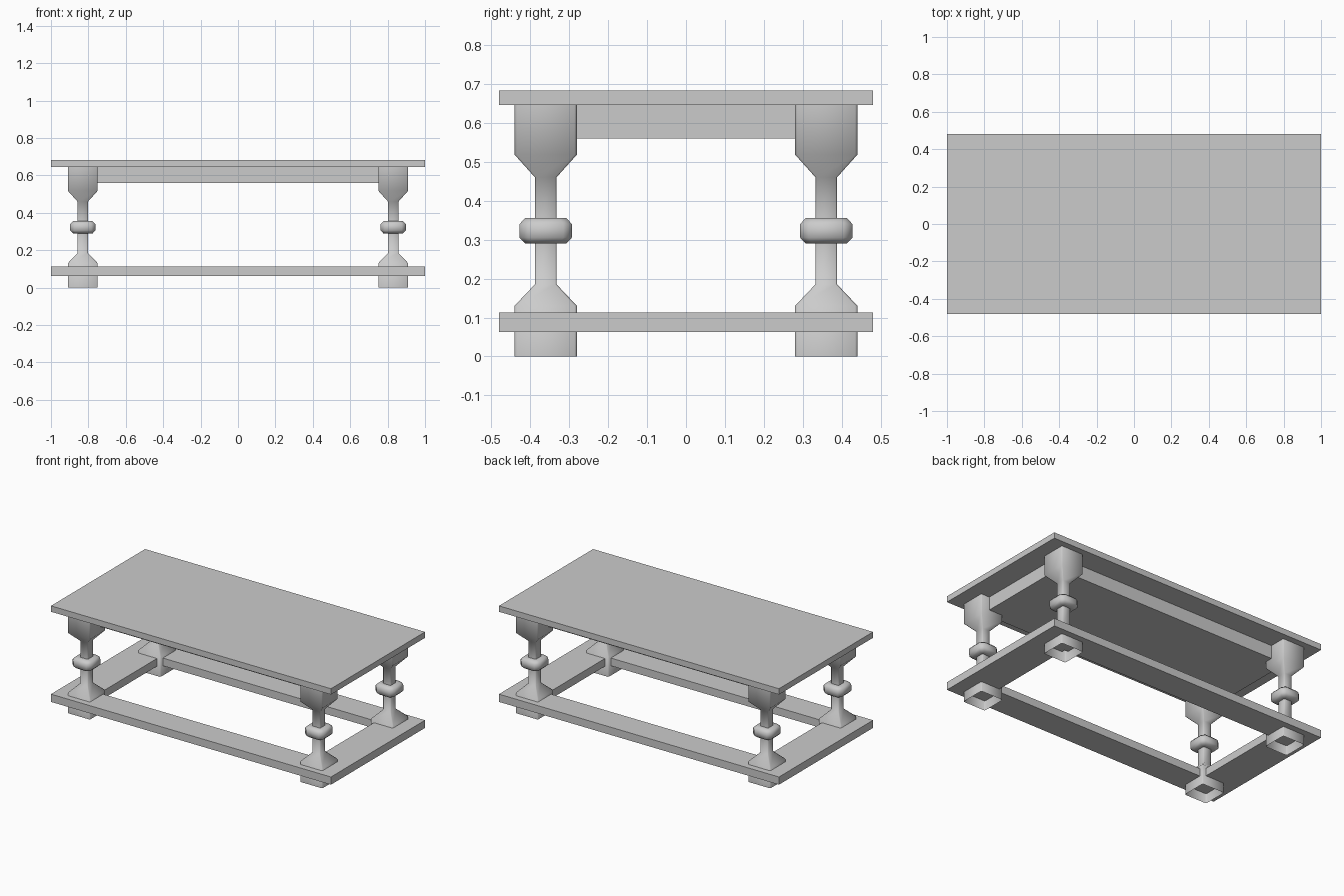
import bpy, bmesh

if "Cube" in bpy.data.objects:
    bpy.data.objects.remove(bpy.data.objects["Cube"])


def finish(name, bm):
    bmesh.ops.recalc_face_normals(bm, faces=bm.faces)
    mesh = bpy.data.meshes.new(name)
    bm.to_mesh(mesh)
    bm.free()
    obj = bpy.data.objects.new(name, mesh)
    bpy.context.collection.objects.link(obj)
    return obj


def slab(name, hx, hy, z0, z1):
    bm = bmesh.new()
    bmesh.ops.create_cube(bm, size=1)
    for v in bm.verts:
        v.co = (v.co.x * 2 * hx, v.co.y * 2 * hy, z0 + (v.co.z + 0.5) * (z1 - z0))
    return finish(name, bm)


def frame(name, outer, inner, z0, z1):
    # rectangular ring with a rectangular opening
    corners = [(-1, -1), (1, -1), (1, 1), (-1, 1)]
    bm = bmesh.new()
    loops = [[bm.verts.new((sx * h[0], sy * h[1], z)) for sx, sy in corners]
             for h, z in ((outer, z0), (outer, z1), (inner, z1), (inner, z0))]
    for k in range(4):
        a, b = loops[k], loops[(k + 1) % 4]
        for i in range(4):
            j = (i + 1) % 4
            bm.faces.new((a[i], a[j], b[j], b[i]))
    return finish(name, bm)


def leg(name, x, y):
    # open shell: chamfered squares stacked as (height, half width, chamfer)
    profile = [(0, .08, .006), (.13, .08, .006), (.185, .028, .004), (.29, .028, .004),
               (.29, .053, .018), (.305, .067, .022), (.34, .067, .022), (.355, .053, .018),
               (.355, .028, .004), (.46, .028, .004), (.518, .08, .006), (.645, .08, .006)]
    bm = bmesh.new()
    rings = []
    for z, h, c in profile:
        k = h - c
        pts = [(h, -k), (h, k), (k, h), (-k, h), (-h, k), (-h, -k), (-k, -h), (k, -h)]
        rings.append([bm.verts.new((x + px, y + py, z)) for px, py in pts])
    for a, b in zip(rings, rings[1:]):
        for i in range(8):
            j = (i + 1) % 8
            bm.faces.new((a[i], a[j], b[j], b[i]))
    obj = finish(name, bm)
    bpy.ops.object.select_all(action='DESELECT')
    obj.select_set(True)
    bpy.context.view_layer.objects.active = obj
    bpy.ops.object.shade_smooth_by_angle(angle=0.9)
    return obj


# top and the apron block beneath it
slab("table_top", 1.0, 0.48, 0.645, 0.683)
slab("apron", 0.85, 0.335, 0.56, 0.646)

# lower stretcher frame
frame("stretcher_frame", (1.0, 0.48), (0.775, 0.305), 0.063, 0.113)

# four turned-style legs
for sx, side in ((-1, "left"), (1, "right")):
    for sy, end in ((-1, "front"), (1, "back")):
        leg(f"{end}_{side}_leg", sx * 0.83, sy * 0.36)
